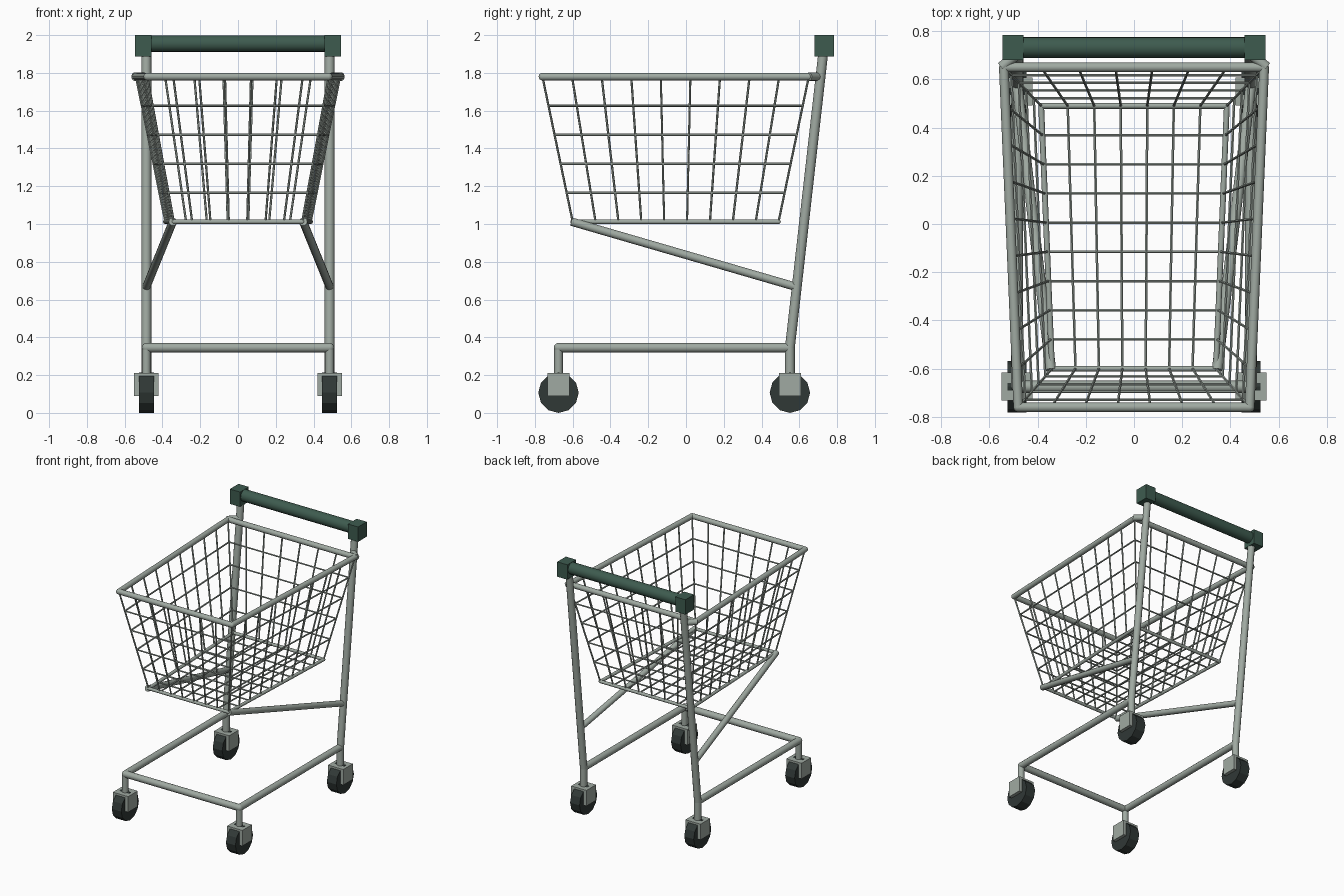
import bpy, bmesh, math
from mathutils import Vector, Matrix

cube = bpy.data.objects.get("Cube")
if cube:
    bpy.data.objects.remove(cube, do_unlink=True)


def material(name, colour):
    m = bpy.data.materials.new(name)
    m.use_nodes = True
    m.diffuse_color = (*colour, 1)
    m.node_tree.nodes["Principled BSDF"].inputs["Base Color"].default_value = (*colour, 1)
    return m


STEEL = material("grey steel", (0.35, 0.40, 0.36))
GREEN = material("dark green plastic", (0.048, 0.105, 0.078))
RUBBER = material("black rubber", (0.03, 0.04, 0.037))


def tube(bm, a, b, r, sides=12):
    a, b = Vector(a), Vector(b)
    d = b - a
    mat = Matrix.Translation((a + b) / 2) @ d.to_track_quat('Z', 'Y').to_matrix().to_4x4()
    bmesh.ops.create_cone(bm, cap_ends=True, segments=sides, radius1=r, radius2=r,
                          depth=d.length, matrix=mat)


def path(bm, pts, r, closed=False):
    # Straight tubes joined by rounded elbows
    ends = pts[1:] + pts[:1] if closed else pts[1:]
    for a, b in zip(pts, ends):
        tube(bm, a, b, r)
    for p in pts if closed else pts[1:-1]:
        bmesh.ops.create_uvsphere(bm, u_segments=12, v_segments=8, radius=r,
                                  matrix=Matrix.Translation(p))


def box(bm, centre, size):
    bmesh.ops.create_cube(bm, size=1, matrix=Matrix.Translation(centre) @ Matrix.Diagonal((*size, 1)))


def finish(name, bm, mat, smooth=True):
    mesh = bpy.data.meshes.new(name)
    bm.to_mesh(mesh)
    bm.free()
    mesh.materials.append(mat)
    ob = bpy.data.objects.new(name, mesh)
    bpy.context.scene.collection.objects.link(ob)
    if smooth:
        bpy.ops.object.select_all(action='DESELECT')
        ob.select_set(True)
        bpy.context.view_layer.objects.active = ob
        bpy.ops.object.shade_smooth_by_angle(angle=math.radians(40))
    return ob


def corners(x_front, y_front, x_back, y_back, z):
    return [Vector((-x_front, y_front, z)), Vector((x_front, y_front, z)),
            Vector((x_back, y_back, z)), Vector((-x_back, y_back, z))]


TOP = corners(0.48, -0.76, 0.54, 0.65, 1.78)
BOTTOM = corners(0.34, -0.60, 0.385, 0.49, 1.012)
ACROSS, ALONG, LEVELS = 7, 9, 5
WIRE = 0.006
X = 0.485
AXLES = {"front": -0.675, "back": 0.55}

# Basket rims
bm = bmesh.new()
path(bm, TOP, 0.02, closed=True)
finish("basket_top_rim", bm, STEEL)

bm = bmesh.new()
path(bm, BOTTOM, 0.012, closed=True)
finish("basket_bottom_rim", bm, STEEL)

# Basket walls: horizontal rings and sloping uprights
bm = bmesh.new()
for level in range(1, LEVELS):
    ring = [b.lerp(t, level / LEVELS) for b, t in zip(BOTTOM, TOP)]
    for i in range(4):
        tube(bm, ring[i], ring[(i + 1) % 4], WIRE, 6)
for i in range(4):
    j = (i + 1) % 4
    count = ACROSS if i % 2 == 0 else ALONG
    for k in range(count):
        tube(bm, BOTTOM[i].lerp(BOTTOM[j], k / count), TOP[i].lerp(TOP[j], k / count), WIRE, 6)
finish("basket_wall_wires", bm, STEEL)

# Basket floor grid
bm = bmesh.new()
fl, fr, br, bl = BOTTOM
for k in range(1, ACROSS):
    tube(bm, fl.lerp(fr, k / ACROSS), bl.lerp(br, k / ACROSS), WIRE, 6)
for k in range(1, ALONG):
    tube(bm, fl.lerp(bl, k / ALONG), fr.lerp(br, k / ALONG), WIRE, 6)
finish("basket_floor_wires", bm, STEEL)

# Base frame, open at the back
bm = bmesh.new()
path(bm, [(-X, 0.55, 0.345), (-X, -0.675, 0.345), (X, -0.675, 0.345), (X, 0.55, 0.345)], 0.025)
finish("base_frame", bm, STEEL)

for side, s in (("left", 1), ("right", -1)):
    x = s * X
    # Back leg rising to the handle
    bm = bmesh.new()
    path(bm, [(x, 0.55, 0.18), (x, 0.55, 0.345), (x, 0.727, 1.91)], 0.026)
    finish(f"{side}_back_leg", bm, STEEL)

    bm = bmesh.new()
    tube(bm, (x, -0.675, 0.18), (x, -0.675, 0.345), 0.023)
    finish(f"{side}_front_post", bm, STEEL)

    # Sloping basket support
    bm = bmesh.new()
    tube(bm, (s * 0.345, -0.605, 1.012), (x, 0.58, 0.668), 0.022)
    finish(f"{side}_basket_strut", bm, STEEL)

    # Short link from rim corner to leg
    bm = bmesh.new()
    tube(bm, (s * 0.55, 0.65, 1.78), (x, 0.705, 1.78), 0.022)
    finish(f"{side}_rim_bracket", bm, STEEL)

    # Handle end block
    bm = bmesh.new()
    box(bm, (s * 0.502, 0.732, 1.943), (0.086, 0.105, 0.114))
    finish(f"{side}_handle_end", bm, GREEN, smooth=False)

    # Wheels with their housings
    for end, y in AXLES.items():
        bm = bmesh.new()
        tube(bm, (x - 0.04, y, 0.107), (x + 0.04, y, 0.107), 0.107, 12)
        finish(f"{side}_{end}_wheel", bm, RUBBER, smooth=False)
        bm = bmesh.new()
        box(bm, (x, y, 0.15), (0.13, 0.116, 0.12))
        finish(f"{side}_{end}_wheel_housing", bm, STEEL, smooth=False)

# Handle grip
bm = bmesh.new()
tube(bm, (-0.48, 0.732, 1.955), (0.48, 0.732, 1.955), 0.044, 16)
finish("handle_grip", bm, GREEN)
